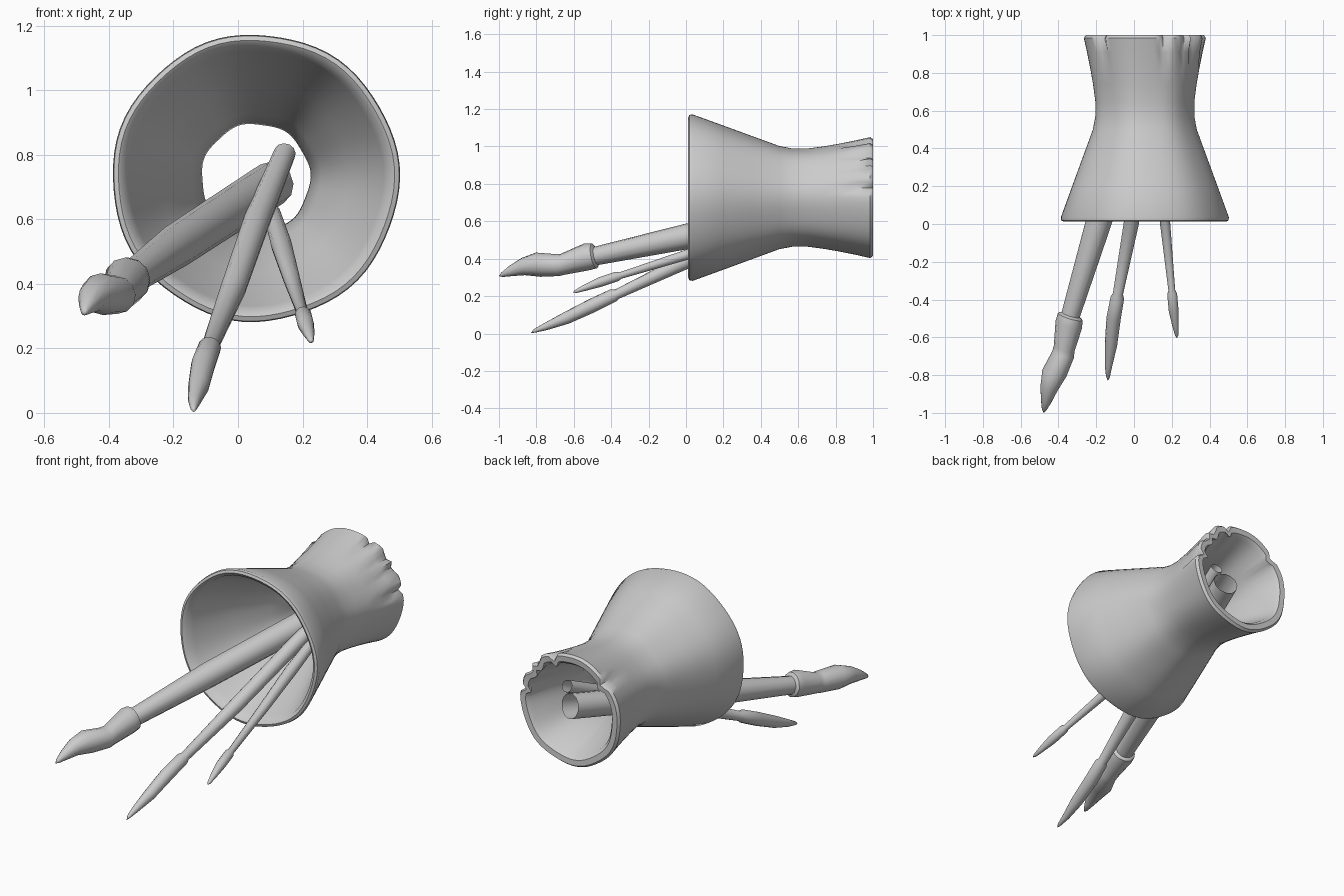
import bpy, bmesh, math
from mathutils import Vector

CX, CZ = 0.055, 0.728          # axis of the pot (runs along y)
SEG = 72
NOTCHES = (10, 33, 47, 70, 137)  # cracks in the small rim, degrees


def finish(name, bm, angle):
    bmesh.ops.recalc_face_normals(bm, faces=bm.faces)
    me = bpy.data.meshes.new(name)
    bm.to_mesh(me)
    bm.free()
    ob = bpy.data.objects.new(name, me)
    bpy.context.collection.objects.link(ob)
    bpy.ops.object.select_all(action='DESELECT')
    ob.select_set(True)
    bpy.context.view_layer.objects.active = ob
    bpy.ops.object.shade_smooth_by_angle(angle=math.radians(angle))
    return ob


def bridge(bm, a, b):
    n = len(a)
    for i in range(n):
        j = (i + 1) % n
        bm.faces.new((a[i], a[j], b[j], b[i]))


# Pot lying on its side: closed profile (y, radius), outside then inside
PROFILE = [(0.035, 0.445), (0.2, 0.385), (0.35, 0.33), (0.5, 0.275), (0.57, 0.262),
           (0.65, 0.262), (0.74, 0.274), (0.82, 0.288), (0.91, 0.306), (0.985, 0.323),
           (1.0, 0.312), (0.998, 0.28), (0.975, 0.262), (0.8, 0.215), (0.64, 0.168),
           (0.5, 0.2), (0.3, 0.29), (0.07, 0.395), (0.025, 0.41), (0.012, 0.428),
           (0.018, 0.442)]


def notch(deg, y, r):
    # sharp inward dents fading away from the small rim
    if y < 0.83 or r < 0.27:
        return 0
    fade = min(1, (y - 0.8) / 0.17)
    return 0.035 * fade * sum(math.exp(-((deg - n) / 3.5) ** 2) for n in NOTCHES)


bm = bmesh.new()
rings = []
for y, r in PROFILE:
    ring = []
    for i in range(SEG):
        deg = i * 360 / SEG
        a = math.radians(deg)
        rr = r - notch(deg, y, r) + 0.003 * math.sin(7 * a + 1)
        ring.append(bm.verts.new((CX + rr * math.cos(a), y, CZ + rr * math.sin(a))))
    rings.append(ring)
for k in range(len(rings)):
    bridge(bm, rings[k], rings[(k + 1) % len(rings)])
finish("brush_pot", bm, 45)


# Brushes: open tube from the handle end to the pointed bristle tip
def brush(name, path, sides=12):
    d = (Vector(path[-1][:3]) - Vector(path[0][:3])).normalized()
    u = d.cross(Vector((0, 0, 1))).normalized()
    v = u.cross(d)
    bm = bmesh.new()
    rings = []
    for x, y, z, r in path[:-1]:
        c = Vector((x, y, z))
        rings.append([bm.verts.new(c + r * (u * math.cos(t) + v * math.sin(t)))
                      for t in (2 * math.pi * i / sides for i in range(sides))])
    for a, b in zip(rings, rings[1:]):
        bridge(bm, a, b)
    tip = bm.verts.new(path[-1][:3])
    for i in range(sides):
        bm.faces.new((rings[-1][i], rings[-1][(i + 1) % sides], tip))
    finish(name, bm, 40)


brush("large_brush", [
    (0.105, 0.92, 0.71, 0.07), (-0.19, 0.0, 0.518, 0.068), (-0.335, -0.48, 0.415, 0.05),
    (-0.337, -0.49, 0.415, 0.068), (-0.345, -0.53, 0.41, 0.073), (-0.37, -0.66, 0.37, 0.057),
    (-0.375, -0.69, 0.366, 0.06), (-0.422, -0.79, 0.368, 0.066), (-0.45, -0.87, 0.358, 0.047),
    (-0.466, -0.94, 0.334, 0.028), (-0.476, -0.985, 0.314, 0.012), (-0.478, -1.0, 0.307, 0)])

brush("medium_brush", [
    (0.145, 0.89, 0.805, 0.034), (0.06, 0.45, 0.6, 0.042), (-0.015, 0.0, 0.385, 0.04),
    (-0.085, -0.37, 0.21, 0.027), (-0.088, -0.39, 0.203, 0.036), (-0.108, -0.5, 0.15, 0.038),
    (-0.122, -0.64, 0.083, 0.033), (-0.135, -0.75, 0.037, 0.02), (-0.138, -0.81, 0.014, 0.01),
    (-0.138, -0.83, 0.002, 0)])

brush("small_brush", [
    (0.105, 0.62, 0.62, 0.027), (0.135, 0.3, 0.52, 0.033), (0.165, 0.0, 0.42, 0.027),
    (0.2, -0.35, 0.31, 0.018), (0.202, -0.37, 0.305, 0.026), (0.21, -0.46, 0.275, 0.026),
    (0.22, -0.54, 0.245, 0.017), (0.226, -0.59, 0.225, 0.009), (0.227, -0.605, 0.22, 0)])
